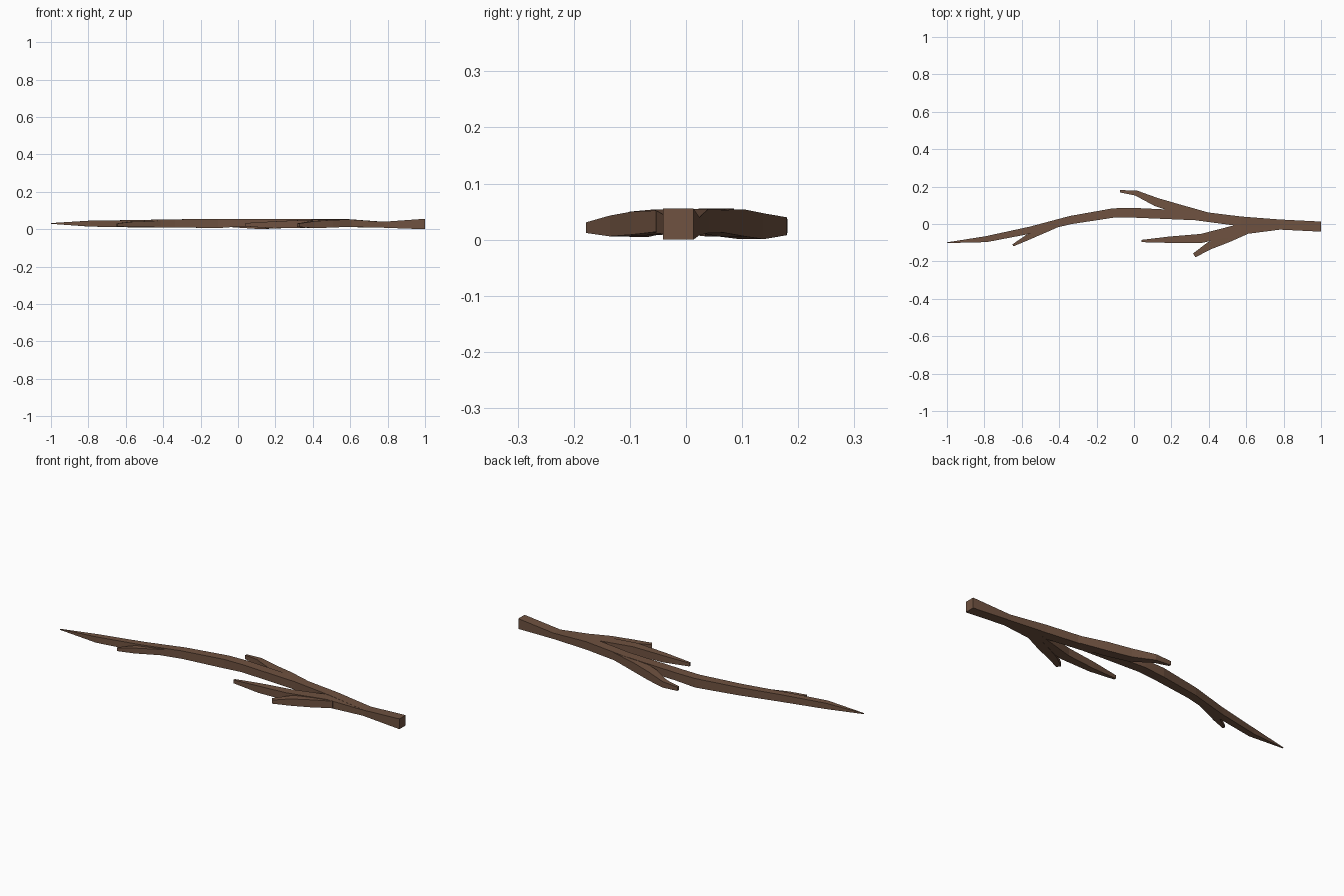
import bpy, bmesh
from mathutils import Vector

bark = bpy.data.materials.new("bark")
bark.diffuse_color = (0.16, 0.085, 0.052, 1)


def limb(name, stations):
    """Sweep a four-sided section; stations are x, y, half width, bottom z, top z."""
    bm = bmesh.new()
    pts = [Vector((s[0], s[1])) for s in stations]
    rings = []
    for i, (x, y, w, z0, z1) in enumerate(stations):
        d = (pts[min(i + 1, len(pts) - 1)] - pts[max(i - 1, 0)]).normalized()
        if i == 0 and name == "main_stem":
            d = Vector((-1, 0))  # square cut at the thick end
        nx, ny = -d.y * w, d.x * w
        rings.append([bm.verts.new(c) for c in (
            (x + nx, y + ny, z0), (x - nx, y - ny, z0),
            (x - nx, y - ny, z1), (x + nx, y + ny, z1))])
    for a, b in zip(rings, rings[1:]):
        for k in range(4):
            n = (k + 1) % 4
            bm.faces.new((a[k], a[n], b[n], b[k]))
    bm.faces.new(rings[0])
    bm.faces.new(rings[-1])
    bmesh.ops.recalc_face_normals(bm, faces=bm.faces)
    me = bpy.data.meshes.new(name)
    bm.to_mesh(me)
    bm.free()
    me.materials.append(bark)
    ob = bpy.data.objects.new(name, me)
    bpy.context.collection.objects.link(ob)
    return ob


# Long bowed stem from the cut end to the pointed tip
limb("main_stem", [
    (1.0, -0.014, 0.027, 0.0, 0.056),
    (0.78, -0.003, 0.027, 0.008, 0.040),
    (0.57, 0.014, 0.026, 0.012, 0.055),
    (0.33, 0.045, 0.025, 0.012, 0.055),
    (0.0, 0.060, 0.026, 0.014, 0.056),
    (-0.11, 0.059, 0.025, 0.006, 0.055),
    (-0.34, 0.021, 0.022, 0.010, 0.053),
    (-0.55, -0.032, 0.019, 0.010, 0.049),
    (-0.79, -0.081, 0.016, 0.014, 0.046),
    (-1.0, -0.100, 0.002, 0.029, 0.033)])

# Side branch on the back
limb("back_branch", [
    (0.40, 0.038, 0.022, 0.014, 0.053),
    (0.24, 0.080, 0.025, 0.006, 0.054),
    (0.12, 0.117, 0.023, 0.001, 0.047),
    (0.01, 0.166, 0.014, 0.008, 0.040),
    (-0.075, 0.175, 0.006, 0.014, 0.035)])

# Side branch on the front, with its fork
limb("front_branch", [
    (0.78, -0.008, 0.022, 0.009, 0.039),
    (0.57, -0.028, 0.029, 0.012, 0.054),
    (0.36, -0.077, 0.024, 0.008, 0.050),
    (0.19, -0.084, 0.017, 0.005, 0.042),
    (0.04, -0.091, 0.006, 0.015, 0.033)])
limb("front_fork", [
    (0.60, -0.035, 0.020, 0.014, 0.052),
    (0.50, -0.075, 0.024, 0.009, 0.050),
    (0.40, -0.118, 0.020, 0.006, 0.043),
    (0.322, -0.168, 0.012, 0.012, 0.031)])

# Small twig near the tip
limb("tip_twig", [
    (-0.42, -0.008, 0.014, 0.014, 0.046),
    (-0.57, -0.072, 0.015, 0.011, 0.040),
    (-0.647, -0.114, 0.006, 0.015, 0.031)])
